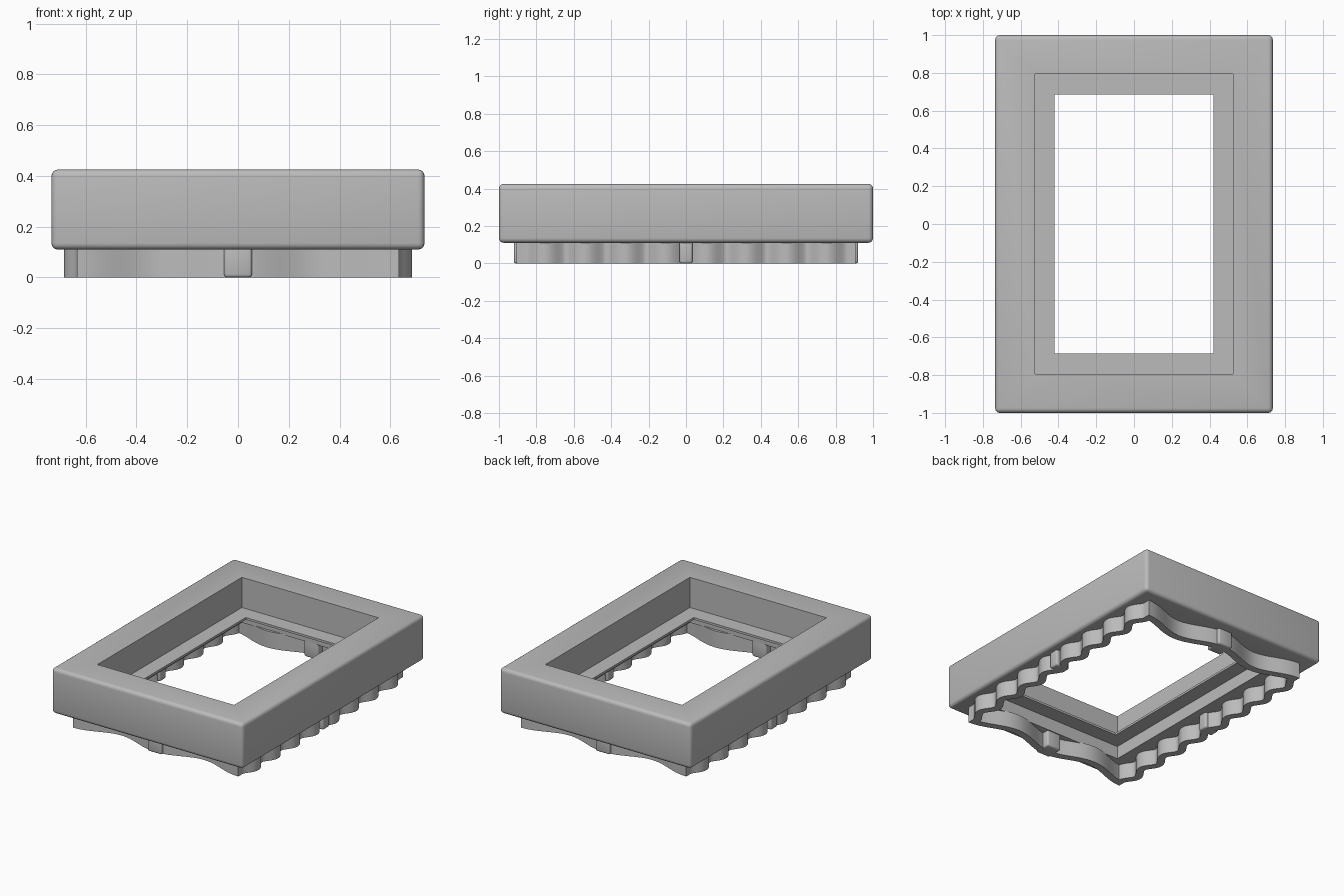
import bpy, bmesh, math
from mathutils import Vector

if "Cube" in bpy.data.objects:
    bpy.data.objects.remove(bpy.data.objects["Cube"])

grey = bpy.data.materials.new("plain grey")
grey.use_nodes = True
colour = (0.5, 0.5, 0.5, 1)
grey.diffuse_color = colour
grey.node_tree.nodes["Principled BSDF"].inputs["Base Color"].default_value = colour


def add_object(name, bm):
    bmesh.ops.recalc_face_normals(bm, faces=bm.faces)
    mesh = bpy.data.meshes.new(name)
    bm.to_mesh(mesh)
    bm.free()
    mesh.materials.append(grey)
    obj = bpy.data.objects.new(name, mesh)
    bpy.context.collection.objects.link(obj)
    return obj


def make_active(obj):
    bpy.ops.object.select_all(action='DESELECT')
    obj.select_set(True)
    bpy.context.view_layer.objects.active = obj


def smooth(obj):
    make_active(obj)
    bpy.ops.object.shade_smooth_by_angle(angle=math.radians(35))


def box(name, low, high, bevel=0.0, segments=3):
    low, high = Vector(low), Vector(high)
    bm = bmesh.new()
    bmesh.ops.create_cube(bm, size=1)
    for v in bm.verts:
        v.co = (low + high) / 2 + v.co * (high - low)
    if bevel:
        bmesh.ops.bevel(bm, geom=bm.edges[:], offset=bevel, segments=segments,
                        profile=0.5, affect='EDGES')
    return add_object(name, bm)


def cut_opening(obj, half_x, half_y):
    cutter = box("opening_cutter", (-half_x, -half_y, -1), (half_x, half_y, 1))
    cutter.hide_render = True
    mod = obj.modifiers.new("opening", 'BOOLEAN')
    mod.operation = 'DIFFERENCE'
    mod.solver = 'EXACT'
    mod.object = cutter
    make_active(obj)
    bpy.ops.object.modifier_apply(modifier=mod.name)
    bpy.data.objects.remove(cutter)


def wavy_strip(name, half_length, middle, amplitude, waves, phase, place):
    """Upright ribbon of constant thickness following a cosine wave."""
    steps, half_thick, top = waves * 16, 0.025, 0.115
    k = math.tau * waves / (2 * half_length)
    bm = bmesh.new()
    rings = []
    for i in range(steps + 1):
        s = -half_length + 2 * half_length * i / steps
        angle = k * (s + half_length) + phase
        centre = Vector((s, middle + amplitude * math.cos(angle)))
        normal = Vector((amplitude * k * math.sin(angle), 1)).normalized()
        inner, outer = centre - normal * half_thick, centre + normal * half_thick
        rings.append([bm.verts.new(place(p.x, p.y, z)) for p, z in
                      ((inner, 0), (outer, 0), (outer, top), (inner, top))])
    for a, b in zip(rings, rings[1:]):
        for j in range(4):
            n = (j + 1) % 4
            bm.faces.new((a[j], a[n], b[n], b[j]))
    bm.faces.new(rings[0])
    bm.faces.new(rings[-1])
    smooth(add_object(name, bm))


# Rounded outer frame with a sharp rectangular opening
frame = box("frame", (-0.735, -1, 0.11), (0.735, 1, 0.425), 0.025, 4)
cut_opening(frame, 0.525, 0.793)
smooth(frame)

# Thin lip halfway down the opening
lip = box("inner_lip", (-0.53, -0.8, 0.2), (0.53, 0.8, 0.215))
cut_opening(lip, 0.42, 0.685)

# Wavy ribbons and centre posts below each side of the frame
for side, label in ((-1, "front"), (1, "back")):
    wavy_strip(label + "_wavy_strip", 0.635, 0.84, 0.04, 2, 0,
               lambda s, o, z: (s, side * o, z))
    y = sorted((side * 0.80, side * 0.92))
    smooth(box(label + "_post", (-0.055, y[0], 0), (0.055, y[1], 0.13), 0.012))

for side, label in ((-1, "right"), (1, "left")):
    wavy_strip(label + "_wavy_strip", 0.86, 0.635, 0.025, 8, math.pi,
               lambda s, o, z: (side * o, s, z))
    x = sorted((side * 0.575, side * 0.68))
    smooth(box(label + "_post", (x[0], -0.035, 0), (x[1], 0.035, 0.13), 0.012))
